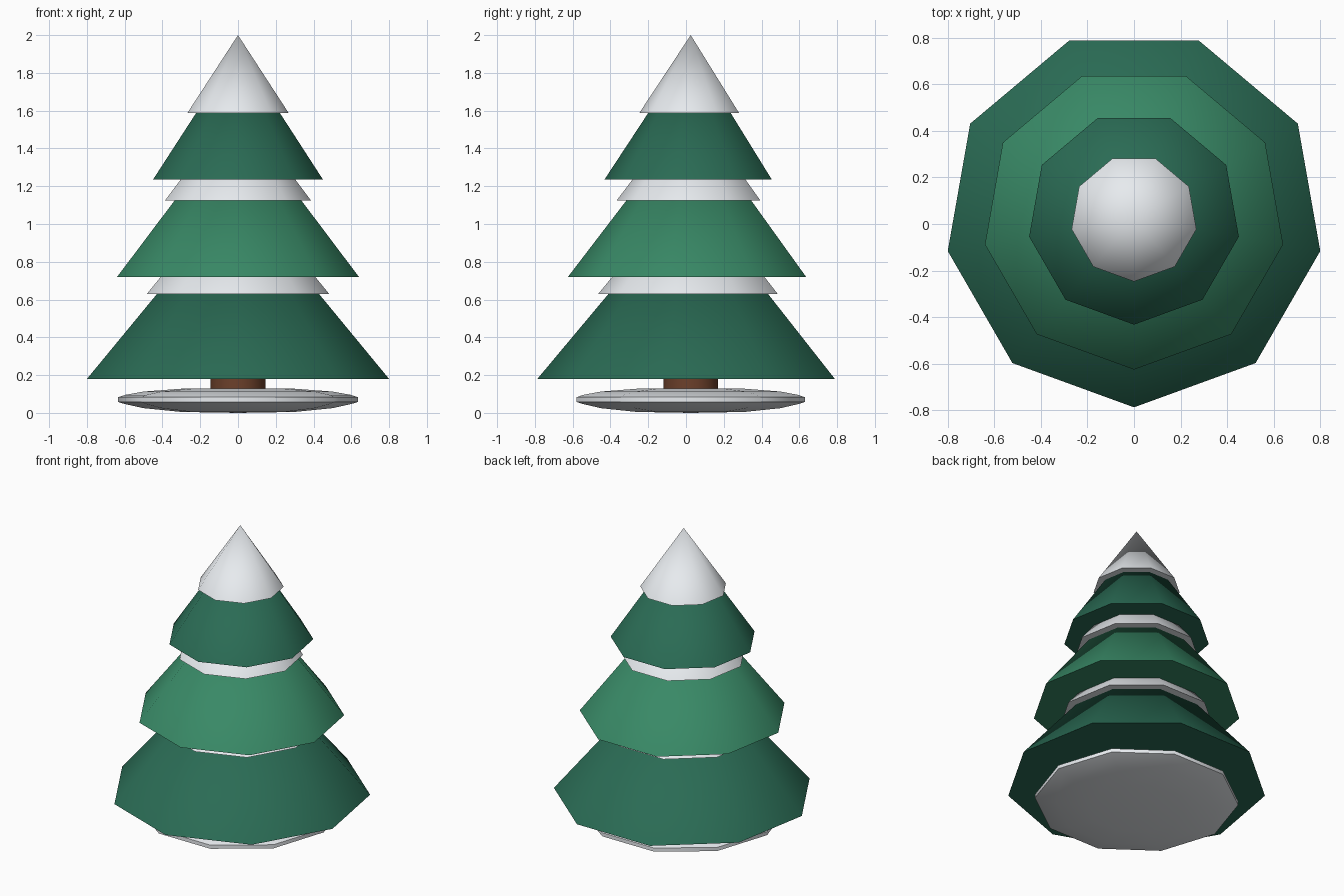
import bpy, bmesh
from math import sin, cos, pi, radians

if "Cube" in bpy.data.objects:
    bpy.data.objects.remove(bpy.data.objects["Cube"])

AXIS_Y = 0.025  # tree axis sits slightly behind the origin


def material(name, rgb):
    m = bpy.data.materials.new(name)
    m.diffuse_color = (*rgb, 1)
    m.use_nodes = True
    m.node_tree.nodes["Principled BSDF"].inputs["Base Color"].default_value = m.diffuse_color
    return m


DARK = material("dark_green", (0.023, 0.147, 0.089))
LIGHT = material("light_green", (0.04, 0.25, 0.133))
BROWN = material("bark", (0.147, 0.05, 0.023))
SNOW = material("snow", (0.8, 0.83, 0.86))


def lathe(name, profile, sides, start, mat, smooth=45):
    """Revolve (radius, z) points, bottom to top; radius 0 makes a pole."""
    bm = bmesh.new()
    rings = []
    for r, z in profile:
        n = sides if r > 0 else 1
        rings.append([bm.verts.new((r * cos(start + 2 * pi * i / sides),
                                    r * sin(start + 2 * pi * i / sides), z))
                      for i in range(n)])
    for a, b in zip(rings, rings[1:]):
        for i in range(sides):
            j = (i + 1) % sides
            if len(a) == 1:
                bm.faces.new((a[0], b[j], b[i]))
            elif len(b) == 1:
                bm.faces.new((a[i], a[j], b[0]))
            else:
                bm.faces.new((a[i], a[j], b[j], b[i]))
    if len(rings[0]) > 1:
        bm.faces.new(rings[0][::-1])
    if len(rings[-1]) > 1:
        bm.faces.new(rings[-1])
    bmesh.ops.recalc_face_normals(bm, faces=bm.faces)
    me = bpy.data.meshes.new(name)
    bm.to_mesh(me)
    bm.free()
    me.materials.append(mat)
    ob = bpy.data.objects.new(name, me)
    ob.location.y = AXIS_Y
    bpy.context.collection.objects.link(ob)
    bpy.ops.object.select_all(action='DESELECT')
    ob.select_set(True)
    bpy.context.view_layer.objects.active = ob
    bpy.ops.object.shade_smooth_by_angle(angle=radians(smooth))
    return ob


# Foliage tiers and their snow caps: nine-sided cones, a corner to the front
cones = [
    ("lower_branches", 0.812, 0.18, 1.15, DARK),
    ("lower_snow", 0.49, 0.63, 1.22, SNOW),
    ("middle_branches", 0.65, 0.72, 1.57, LIGHT),
    ("middle_snow", 0.392, 1.125, 1.64, SNOW),
    ("upper_branches", 0.457, 1.235, 1.93, DARK),
    ("snow_top", 0.272, 1.588, 2.0, SNOW),
]
for name, r, z0, z1, mat in cones:
    lathe(name, [(r, z0), (0, z1)], 9, -pi / 2, mat)

# Trunk
lathe("trunk", [(0.148, 0.08), (0.143, 0.3)], 18, 0, BROWN)

# Ten-sided rounded snow mound under the tree
lathe("snow_base", [(0, 0), (0.3, 0.005), (0.5, 0.025), (0.6, 0.047),
                    (0.635, 0.058), (0.635, 0.083), (0.6, 0.095),
                    (0.5, 0.113), (0.3, 0.128), (0, 0.132)],
      10, 0, SNOW)
